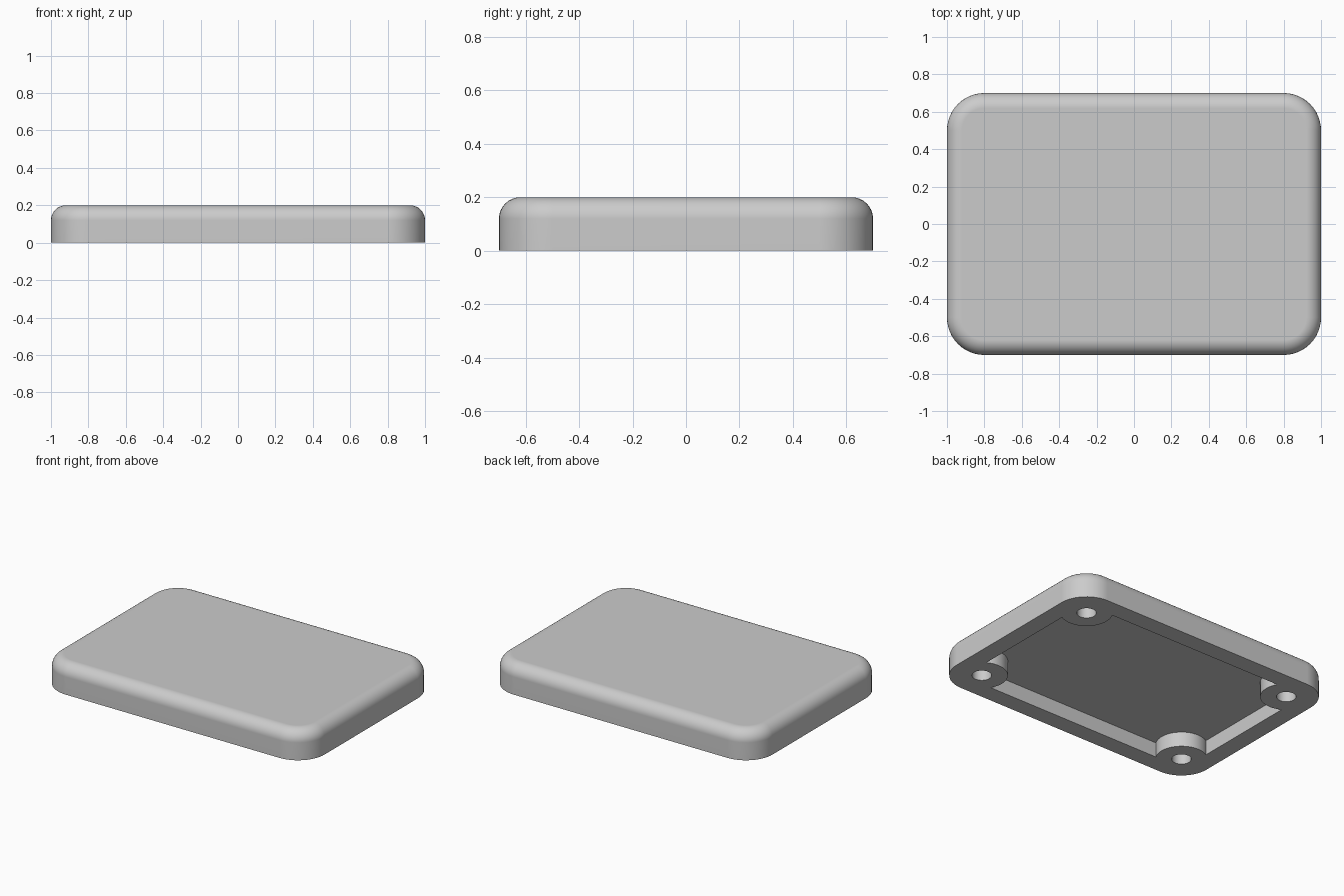
import bpy
import bmesh
from math import sin, cos, pi

if "Cube" in bpy.data.objects:
    bpy.data.objects.remove(bpy.data.objects["Cube"])

HALF_X, HALF_Y, HEIGHT = 1.0, 0.7, 0.2
CORNER, FILLET = 0.2, 0.08
WALL, DEPTH = 0.12, 0.1
BOSS_R, HOLE_R = 0.16, 0.06
ARC = 12

grey = bpy.data.materials.new("light grey")
grey.use_nodes = True
colour = (0.6, 0.6, 0.6, 1)
grey.diffuse_color = colour
grey.node_tree.nodes["Principled BSDF"].inputs["Base Color"].default_value = colour


def rounded_ring(bm, inset, z):
    """Ring of vertices around a rounded rectangle."""
    ring = []
    r = CORNER - inset
    for q, (sx, sy) in enumerate([(1, 1), (-1, 1), (-1, -1), (1, -1)]):
        for i in range(ARC + 1):
            a = (q + i / ARC) * pi / 2
            ring.append(bm.verts.new((sx * (HALF_X - CORNER) + r * cos(a),
                                      sy * (HALF_Y - CORNER) + r * sin(a), z)))
    return ring


def make_object(name, bm):
    bmesh.ops.recalc_face_normals(bm, faces=bm.faces)
    mesh = bpy.data.meshes.new(name)
    bm.to_mesh(mesh)
    bm.free()
    mesh.materials.append(grey)
    obj = bpy.data.objects.new(name, mesh)
    bpy.context.collection.objects.link(obj)
    return obj


def corner_cylinders(name, radius, z0, z1):
    """Four upright cylinders, one at each corner centre."""
    bm = bmesh.new()
    for sx in (-1, 1):
        for sy in (-1, 1):
            new = bmesh.ops.create_cone(bm, cap_ends=True, segments=48, radius1=radius,
                                        radius2=radius, depth=z1 - z0)["verts"]
            bmesh.ops.translate(bm, verts=new, vec=(
                sx * (HALF_X - CORNER), sy * (HALF_Y - CORNER), (z0 + z1) / 2))
    return make_object(name, bm)


def cut(target, cutter):
    mod = target.modifiers.new("cut", "BOOLEAN")
    mod.operation = "DIFFERENCE"
    mod.solver = "EXACT"
    mod.object = cutter
    bpy.ops.object.select_all(action="DESELECT")
    bpy.context.view_layer.objects.active = target
    target.select_set(True)
    bpy.ops.object.modifier_apply(modifier=mod.name)
    bpy.data.objects.remove(cutter)


# Solid lid with rounded corners and a filleted top edge
bm = bmesh.new()
steps = 8
rings = [rounded_ring(bm, 0, 0)]
for i in range(steps + 1):
    a = i / steps * pi / 2
    rings.append(rounded_ring(bm, FILLET * (1 - cos(a)), HEIGHT - FILLET * (1 - sin(a))))
for low, high in zip(rings, rings[1:]):
    for i in range(len(low)):
        j = (i + 1) % len(low)
        bm.faces.new((low[i], low[j], high[j], high[i]))
bm.faces.new(rings[0])
bm.faces.new(rings[-1])
lid = make_object("lid", bm)

# Pocket underneath, leaving a round boss in each corner
bm = bmesh.new()
bmesh.ops.create_cube(bm, size=2)
bmesh.ops.scale(bm, verts=bm.verts, vec=(HALF_X - WALL, HALF_Y - WALL, DEPTH))
pocket = make_object("pocket_cutter", bm)
cut(pocket, corner_cylinders("boss_cutter", BOSS_R, -0.2, 0.3))
cut(lid, pocket)

# Blind hole in each boss
cut(lid, corner_cylinders("hole_cutter", HOLE_R, -0.1, DEPTH))

# Smooth rounded surfaces, crisp edges
bpy.ops.object.select_all(action="DESELECT")
bpy.context.view_layer.objects.active = lid
lid.select_set(True)
bpy.ops.object.shade_smooth_by_angle(angle=pi / 6)
normals = lid.modifiers.new("weighted_normals", "WEIGHTED_NORMAL")
normals.keep_sharp = True
